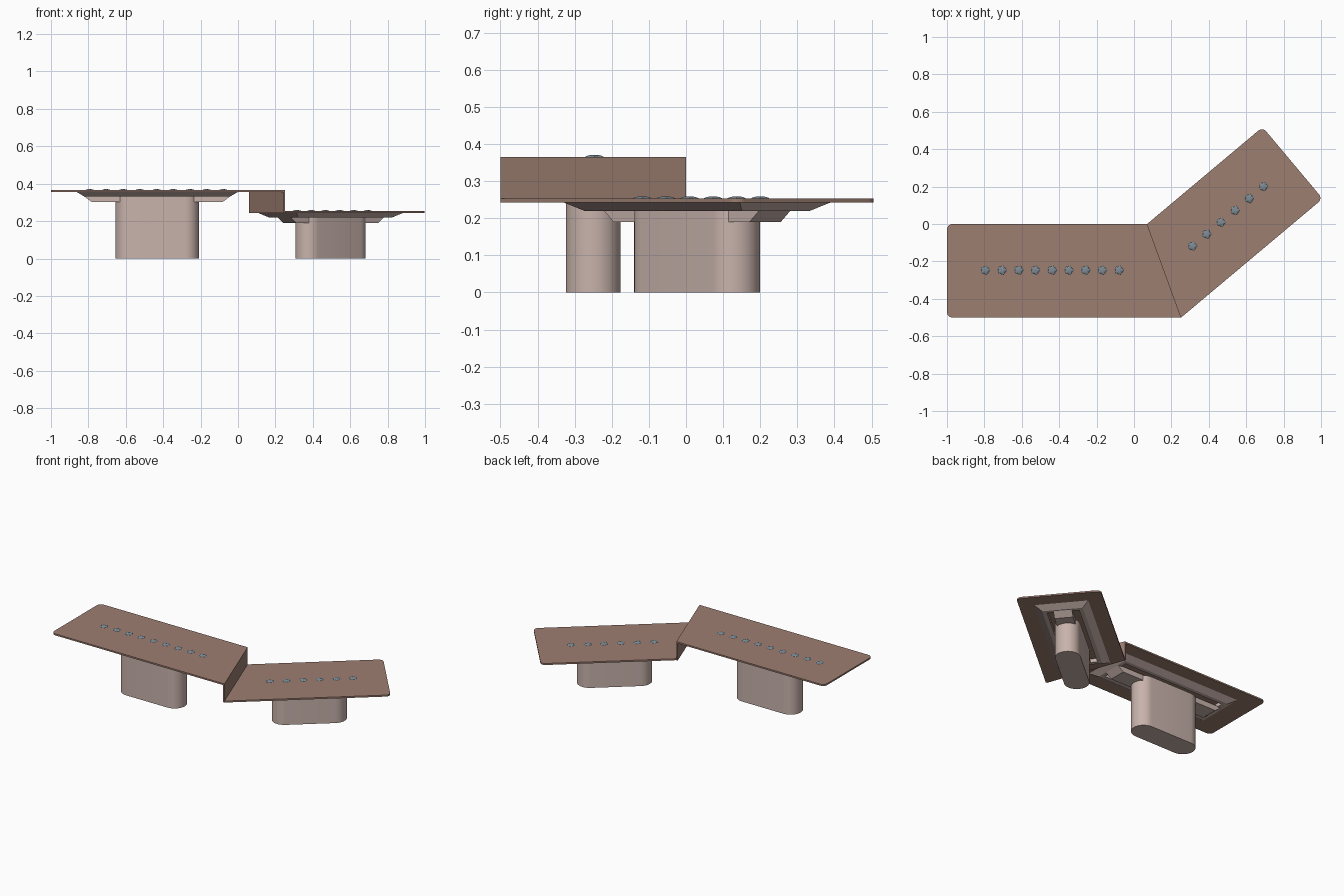
import bpy, bmesh, math
from mathutils import Vector, Matrix

if "Cube" in bpy.data.objects:
    bpy.data.objects.remove(bpy.data.objects["Cube"])

def mat(name, c):
    m = bpy.data.materials.new(name)
    m.diffuse_color = (*c, 1)
    m.use_nodes = True
    m.node_tree.nodes["Principled BSDF"].inputs["Base Color"].default_value = m.diffuse_color
    return m

BROWN = mat("brown_top", (0.34, 0.21, 0.165))
PINK = mat("pale_pink_base", (0.58, 0.45, 0.41))
GREY = mat("blue_grey_metal", (0.21, 0.26, 0.30))

def finish(bm, name, m, matrix=None, smooth=False):
    bmesh.ops.recalc_face_normals(bm, faces=bm.faces)
    me = bpy.data.meshes.new(name)
    bm.to_mesh(me)
    bm.free()
    ob = bpy.data.objects.new(name, me)
    bpy.context.collection.objects.link(ob)
    me.materials.append(m)
    if matrix:
        ob.matrix_world = matrix
    if smooth:
        bpy.context.view_layer.objects.active = ob
        ob.select_set(True)
        bpy.ops.object.shade_smooth_by_angle(angle=math.radians(35))
        ob.select_set(False)
    return ob

def loft(rings, cap=True, closed=False):
    """Skin a list of (points, z) rings of equal length."""
    bm = bmesh.new()
    loops = [[bm.verts.new((p[0], p[1], z)) for p in pts] for pts, z in rings]
    n = len(loops[0])
    pairs = list(zip(loops, loops[1:])) + ([(loops[-1], loops[0])] if closed else [])
    for a, b in pairs:
        for i in range(n):
            j = (i + 1) % n
            bm.faces.new((a[i], a[j], b[j], b[i]))
    if cap:
        bm.faces.new(loops[0])
        bm.faces.new(loops[-1])
    return bm

def rect(a, b):
    return [(-a, -b), (a, -b), (a, b), (-a, b)]

def round_corner(prev, p, nxt, r, steps=6):
    """Arc replacing a right-angled corner p."""
    p = Vector(p)
    u, v = (Vector(prev) - p).normalized(), (Vector(nxt) - p).normalized()
    c = p + (u + v) * r
    return [c - v * r * math.cos(t) - u * r * math.sin(t)
            for t in [math.pi / 2 * i / steps for i in range(steps + 1)]]

# Shared layout: the seam, and the direction of the angled wing
ANG = math.radians(40)
U = Vector((math.cos(ANG), math.sin(ANG)))
N = Vector((math.sin(ANG), -math.cos(ANG)))
S0, S1 = Vector((0.07, 0.0)), Vector((0.252, -0.5))
HI, LO, T = 0.365, 0.253, 0.01

def table_top(name, far0, far1, z):
    pts = [S0, *round_corner(S0, far0, far1, 0.03),
           *round_corner(far0, far1, S1, 0.03), S1]
    finish(loft([(pts, z - T), (pts, z)]), name, BROWN)

table_top("high_top", Vector((-1, 0)), Vector((-1, -0.5)), HI)
far = S0 + U * 0.806
table_top("low_top", far, far + N * 0.5, LO)

# Vertical panel joining the two heights along the seam
o = Vector((-0.01, 0))
pts = [S0, S1, S1 + o, S0 + o]
finish(loft([(pts, LO - T), (pts, HI - 0.0005)]), "step_panel", BROWN)

def support(side, centre, ang, z, a, beam):
    """Apron frame, carrying beam and pedestal under one top (a = half length)."""
    M = Matrix.Translation((*centre, 0)) @ Matrix.Rotation(ang, 4, 'Z')
    zb = z - T
    low = zb - 0.023
    b = 0.16
    # sloped apron ring, open in the middle
    finish(loft([(rect(a, b), zb), (rect(a - 0.04, b - 0.04), low),
                 (rect(a - 0.065, b - 0.065), low), (rect(a - 0.065, b - 0.065), zb)],
                cap=False, closed=True), side + "_apron", PINK, M)
    # beam with slanted ends
    finish(loft([(rect(beam, 0.055), low - 0.03), (rect(beam + 0.04, 0.055), low),
                 (rect(beam + 0.04, 0.055), low + 0.005)]), side + "_beam", PINK, M)
    # pedestal with half-round ends
    r, h = 0.074, 0.223 - 0.074
    prof = []
    for s, t0 in ((1, -math.pi / 2), (-1, math.pi / 2)):
        for i in range(17):
            t = t0 + math.pi * i / 16
            prof.append((s * h + r * math.cos(t), r * math.sin(t)))
    finish(loft([(prof, 0), (prof, low + 0.002)]), side + "_pedestal", PINK, M, True)

support("high", (-0.432, -0.25), 0, HI, 0.43, 0.35)
support("low", (0.495, 0.03), ANG, LO, 0.37, 0.285)

def studs(name, start, end, n, z):
    """Row of little five-pointed domed studs on the top."""
    bm = bmesh.new()
    start, end = Vector(start), Vector(end)
    for k in range(n):
        c = start.lerp(end, k / (n - 1))
        prev = None
        for s, h in ((1, 0), (0.8, 0.003), (0.4, 0.0055)):
            ring = []
            for i in range(20):
                t = math.tau * i / 20
                r = (0.023 + 0.004 * math.cos(5 * t)) * s
                ring.append(bm.verts.new((c.x + r * math.cos(t), c.y + r * math.sin(t), z + h)))
            if prev:
                for i in range(20):
                    j = (i + 1) % 20
                    bm.faces.new((prev[i], prev[j], ring[j], ring[i]))
            prev = ring
        bm.faces.new(prev)
    finish(bm, name, GREY)

studs("high_studs", (-0.795, -0.247), (-0.08, -0.247), 9, HI)
studs("low_studs", (0.313, -0.118), (0.692, 0.2), 6, LO)
